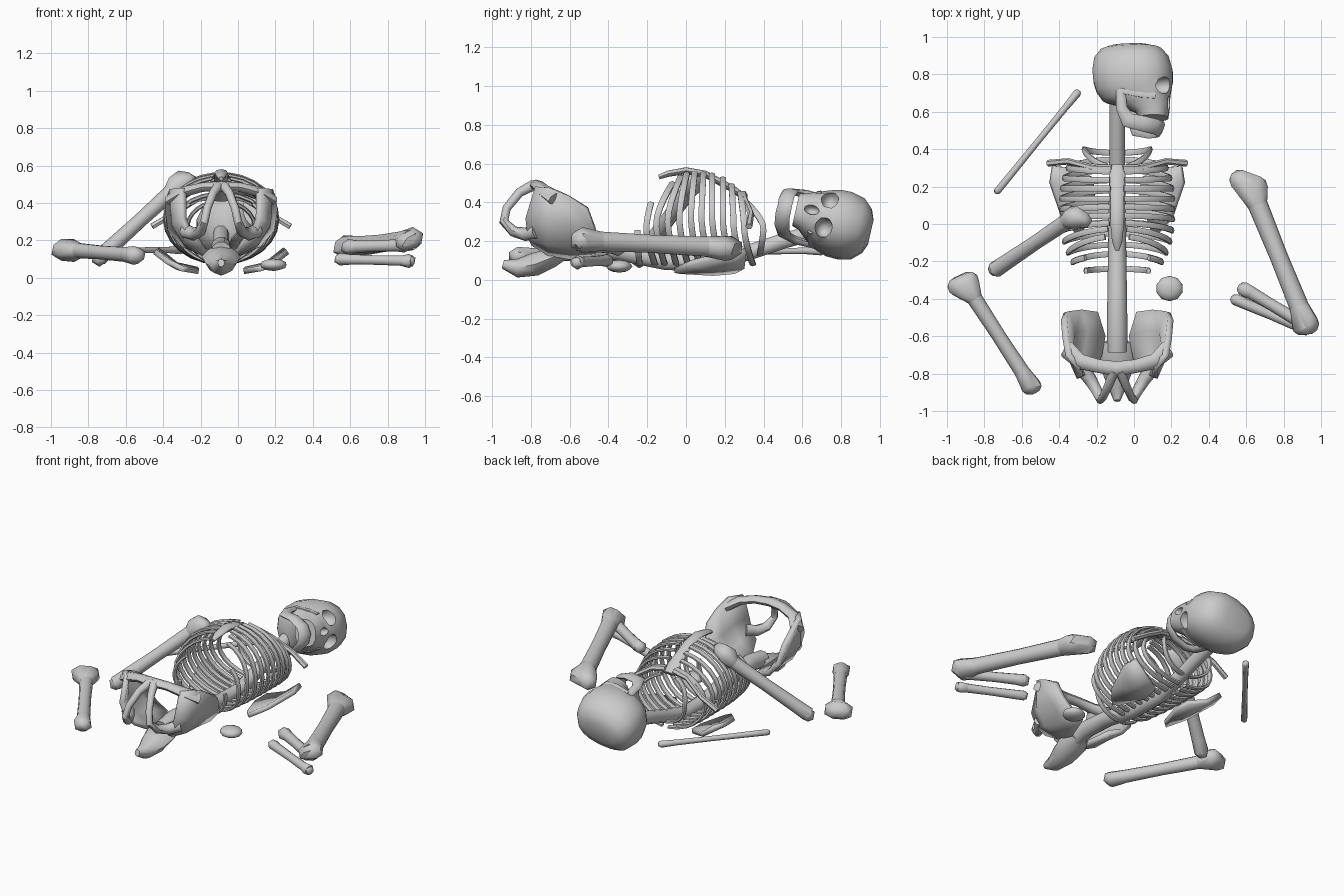
import bpy, bmesh
from math import sin, cos, pi, radians
from mathutils import Vector as V, Matrix

if "Cube" in bpy.data.objects:
    bpy.data.objects.remove(bpy.data.objects["Cube"])

CX = -0.09                      # body midline
X, Y, Z = V((1, 0, 0)), V((0, 1, 0)), V((0, 0, 1))


def make(name, bm):
    bmesh.ops.recalc_face_normals(bm, faces=bm.faces)
    me = bpy.data.meshes.new(name)
    bm.to_mesh(me)
    bm.free()
    ob = bpy.data.objects.new(name, me)
    bpy.context.collection.objects.link(ob)
    return ob


def skin(bm, rings):
    loops = [[bm.verts.new(p) for p in r] for r in rings]
    n = len(loops[0])
    for a, b in zip(loops, loops[1:]):
        for i in range(n):
            bm.faces.new((a[i], a[(i + 1) % n], b[(i + 1) % n], b[i]))
    bm.faces.new(loops[0])
    bm.faces.new(loops[-1])


def sweep(bm, pts, radii, ref=Z, sides=8):
    """Sweep an ellipse (a = across ref, b = along ref); return its rings."""
    pts = [V(p) for p in pts]
    if not isinstance(radii, list):
        radii = [radii] * len(pts)
    rings = []
    for i, p in enumerate(pts):
        t = (pts[min(i + 1, len(pts) - 1)] - pts[max(i - 1, 0)]).normalized()
        s = ref.cross(t).normalized()
        n = t.cross(s)
        a, b = radii[i] if isinstance(radii[i], tuple) else (radii[i], radii[i])
        rings.append([p + s * a * cos(2 * pi * k / sides) + n * b * sin(2 * pi * k / sides)
                      for k in range(sides)])
    skin(bm, rings)
    return rings


def tube(name, *args, **kw):
    bm = bmesh.new()
    sweep(bm, *args, **kw)
    return make(name, bm)


def sheet(name, rows, thick):
    bm = bmesh.new()
    g = [[bm.verts.new(p) for p in r] for r in rows]
    for a, b in zip(g, g[1:]):
        for i in range(len(a) - 1):
            bm.faces.new((a[i], a[i + 1], b[i + 1], b[i]))
    ob = make(name, bm)
    m = ob.modifiers.new("thickness", 'SOLIDIFY')
    m.thickness, m.offset = thick, 0
    return ob


def side(s, p):
    return V((CX + s * p[0], p[1], p[2]))


def bone(name, a, b, r, end_a, end_b):
    """Long bone: slim shaft, each end a hull over round knobs (point, radius)."""
    a, b = V(a), V(b)
    ts = (.02, .16, .5, .84, .98)
    bm = bmesh.new()
    rings = sweep(bm, [a.lerp(b, t) for t in ts], [r * k for k in (1.1, 1.08, .97, 1.05, 1.1)], sides=10)
    for ring, knobs in ((rings[1], end_a), (rings[3], end_b)):
        hb = bmesh.new()
        for p in ring:
            hb.verts.new(p)
        for pos, rad in knobs:
            bmesh.ops.create_icosphere(hb, subdivisions=1, radius=rad, matrix=Matrix.Translation(pos))
        res = bmesh.ops.convex_hull(hb, input=hb.verts)
        junk = {g for g in res["geom_interior"] + res["geom_unused"] if isinstance(g, bmesh.types.BMVert)}
        bmesh.ops.delete(hb, geom=list(junk), context='VERTS')
        tmp = bpy.data.meshes.new("end")
        hb.to_mesh(tmp)
        hb.free()
        bm.from_mesh(tmp)
        bpy.data.meshes.remove(tmp)
    return make(name, bm)


# Skull, turned towards +x
up = V((0, .97, -.22)).normalized()
fw = V((.97, 0, .22))
fw = (fw - up * fw.dot(up)).normalized()
lat = fw.cross(up)
O = V((-.01, .79, .285))
head = Matrix((fw, lat, up)).transposed().to_4x4()
head.translation = O


def h(f, l, u):
    return O + fw * f + lat * l + up * u


levels = [(.168, .09, -.12, .06), (.148, .16, -.17, .11), (.10, .20, -.205, .155),
          (.03, .22, -.215, .172), (-.03, .222, -.21, .170), (-.08, .215, -.195, .155),
          (-.13, .205, -.16, .135), (-.165, .205, -.06, .115), (-.20, .20, .02, .095),
          (-.235, .195, .04, .085)]
rings = []
for u, f, b, w in levels:
    ring = []
    for k in range(16):
        c, s = cos(2 * pi * k / 16), sin(2 * pi * k / 16)
        c = abs(c) ** .85 * (1 if c > 0 else -1)
        s = abs(s) ** .85 * (1 if s > 0 else -1)
        ring.append(h((f + b) / 2 + (f - b) / 2 * c, w * s, u))
    rings.append(ring)
bm = bmesh.new()
skin(bm, rings)
skull = make("skull", bm)

# Eye sockets and nose opening
bm = bmesh.new()
for pos, sc in [((.19, .075, -.075), (.075, .052, .046)),
                ((.19, -.075, -.075), (.075, .052, .046)),
                ((.205, 0, -.155), (.045, .026, .04))]:
    bmesh.ops.create_icosphere(bm, subdivisions=2, radius=1,
                               matrix=head @ Matrix.Translation(pos) @ Matrix.Diagonal((*sc, 1)))
cutter = make("socket_cutter", bm)
cutter.hide_render = True
m = skull.modifiers.new("sockets", 'BOOLEAN')
m.object, m.operation, m.solver = cutter, 'DIFFERENCE', 'EXACT'
bpy.context.view_layer.objects.active = skull
bpy.ops.object.modifier_apply(modifier="sockets")
bpy.data.objects.remove(cutter)

# Lower jaw and cheekbones
half = [(-.035, .13, -.10), (-.03, .125, -.20), (0, .115, -.265), (.08, .095, -.285), (.14, .05, -.295)]
arc = half + [(.155, 0, -.295)] + [(f, -l, u) for f, l, u in half[::-1]]
tube("jaw", [h(*p) for p in arc], [(.014, .026) if i in (0, 10) else (.017, .042) if 1 < i < 9
     else (.022, .03) for i in range(11)], ref=(up + fw * .55).normalized())
for s in (1, -1):
    tube("cheekbone", [h(.15, s * .1, -.135), h(.08, s * .122, -.13), h(-.03, s * .135, -.105)],
         (.014, .02), ref=up, sides=6)

# Spine and sacrum
tube("spine", [(CX, y, z) for y, z in [(.68, .25), (.5, .2), (.35, .15), (.15, .09), (-.1, .095),
     (-.35, .15), (-.55, .165), (-.68, .14)]], [.042, .042, .042, .045, .048, .052, .055, .055], sides=10)
tube("sacrum", [(CX, y, z) for y, z in [(-.63, .14), (-.69, .115), (-.78, .08), (-.87, .06),
     (-.945, .08)]], [(.07, .035), (.105, .05), (.085, .06), (.05, .048), (.018, .022)])

# Ribs: side y, half width, front z, rise at the breastbone, end angle
ribs = [(.40, .18, .41, -.10, 72), (.30, .265, .45, -.02, 82), (.245, .285, .49, -.01, 82),
        (.19, .295, .525, 0, 83), (.135, .3, .545, 0, 83), (.08, .3, .55, .01, 83),
        (.025, .3, .555, .02, 83), (-.035, .295, .55, .04, 82), (-.095, .285, .535, .07, 80),
        (-.155, .265, .505, .09, 76), (-.205, .24, .45, .04, 45), (-.25, .17, .38, 0, 10)]
for i, (ys, hw, zf, rise, end) in enumerate(ribs):
    zb = .13 if i == 0 else .08
    zc, hz = (zf + zb) / 2, (zf - zb) / 2
    back = -.02 if i == 0 else .045 if i < 11 else .01
    for s in (1, -1):
        pts = []
        for k in range(13):
            d = -85 + (end + 85) * k / 12
            a = radians(d)
            dy = (back if d < 0 else rise) * abs(sin(a)) ** 1.5
            pts.append(side(s, (hw * cos(a), ys + dy, zc + hz * sin(a))))
        tube("rib", pts, (.011, .018), ref=Y, sides=6)

# Breastbone, collarbones, shoulder blades
tube("breastbone", [(CX, .31, .42), (CX, .24, .47), (CX, .1, .545), (CX, 0, .563), (CX, -.09, .548),
     (CX, -.14, .53)], [(.05, .016), (.042, .018), (.036, .018), (.036, .018), (.028, .016), (.012, .012)])
for s in (1, -1):
    tube("collarbone", [side(s, p) for p in [(.03, .295, .44), (.13, .30, .42), (.26, .335, .34),
         (.37, .325, .275)]], [.022, .017, .017, .018], sides=6)
    sheet("shoulder_blade", [[side(s, p) for p in r] for r in [
        [(.13, .25, .045), (.24, .30, .07), (.34, .31, .15)],
        [(.12, .14, .035), (.24, .15, .06), (.355, .22, .14)],
        [(.18, -.03, .045), (.21, -.06, .05), (.29, .03, .09)]]], .03)

# Pelvis halves: wing, pubic arch, sitting bone
wing = [[(.11, -.47, .14), (.2, -.46, .18), (.27, -.47, .26), (.285, -.51, .37)],
        [(.07, -.60, .12), (.17, -.57, .17), (.24, -.58, .27), (.275, -.61, .435)],
        [(.09, -.71, .14), (.19, -.71, .19), (.25, -.71, .29), (.26, -.70, .475)],
        [(.12, -.79, .19), (.17, -.81, .23), (.20, -.82, .32), (.20, -.77, .48)]]
for s in (1, -1):
    sheet("pelvis_wing", [[side(s, p) for p in r] for r in wing], .035)
    tube("pubic_arch", [side(s, p) for p in [(.27, -.67, .42), (.2, -.735, .46), (.1, -.76, .485),
         (-.005, -.775, .49)]], [(.03, .05), (.028, .042), (.025, .036), (.027, .04)], ref=Y)
    tube("sitting_bone", [side(s, p) for p in [(.19, -.77, .25), (.145, -.83, .235), (.11, -.89, .25),
         (.09, -.94, .30), (.075, -.925, .37), (.045, -.86, .45), (.015, -.785, .49)]],
         [(.04, .04), (.035, .035), (.028, .03), (.024, .022), (.022, .022), (.024, .024),
          (.028, .028)], ref=X)

# Bent arm on the right
bone("upper_arm", (.61, .23, .165), (.935, -.57, .205), .05,
     [((.565, .235, .165), .062), ((.66, .20, .16), .062)],
     [((.935, -.535, .21), .062), ((.89, -.55, .19), .05)])
bone("forearm_upper", (.58, -.34, .165), (.90, -.53, .175), .032,
     [((.59, -.35, .165), .044)], [((.89, -.52, .175), .04)])
bone("forearm_lower", (.53, -.40, .10), (.94, -.573, .09), .027,
     [((.545, -.405, .10), .034)], [((.915, -.56, .09), .038)])

# Loose bones
bone("loose_thigh_bone", (-.91, -.31, .15), (-.54, -.88, .12), .039,
     [((-.945, -.335, .15), .058), ((-.88, -.305, .15), .058), ((-.875, -.345, .14), .055)],
     [((-.56, -.87, .12), .05), ((-.535, -.865, .12), .045)])
bone("leaning_bone", (-.29, .06, .52), (-.75, -.25, .10), .04,
     [((-.32, .035, .505), .068), ((-.265, .02, .52), .045)], [((-.74, -.24, .105), .046)])
bone("thin_bone", (-.735, .17, .145), (-.295, .71, .15), .017,
     [((-.73, .177, .145), .021)], [((-.305, .698, .15), .024)])
bm = bmesh.new()
bmesh.ops.create_icosphere(bm, subdivisions=2, radius=1, matrix=Matrix.Translation((.19, -.345, .07))
                           @ Matrix.Diagonal((.073, .068, .033, 1)))
make("kneecap", bm)

# Smooth shading with kept edges
for ob in bpy.data.objects:
    ob.select_set(True)
bpy.context.view_layer.objects.active = skull
bpy.ops.object.shade_smooth_by_angle(angle=radians(46))
